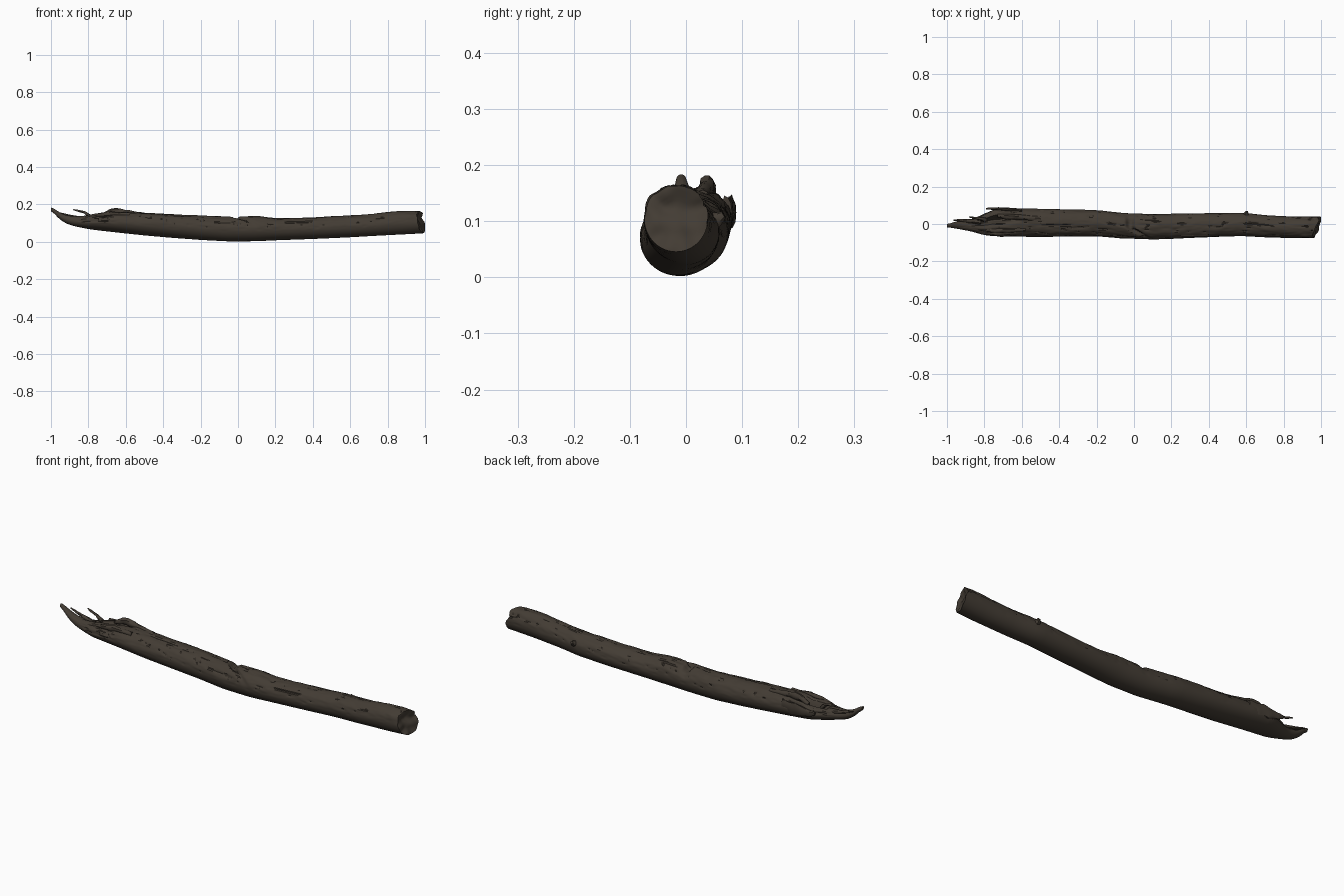
import bpy, bmesh, math
from mathutils import Vector, noise

if "Cube" in bpy.data.objects:
    bpy.data.objects.remove(bpy.data.objects["Cube"])

bark = bpy.data.materials.new("dark brown bark")
bark.diffuse_color = (0.056, 0.045, 0.034, 1)
bark.use_nodes = True
bark.node_tree.nodes["Principled BSDF"].inputs["Base Color"].default_value = bark.diffuse_color

# Stations along the log: x, bottom z, top z, front y, back y
LOG = [(-1.0, .172, .188, -.016, -.002), (-.97, .135, .168, -.022, .008),
       (-.94, .108, .148, -.026, .016), (-.9, .09, .138, -.034, .02),
       (-.86, .08, .136, -.042, .028), (-.8, .068, .142, -.06, .055),
       (-.74, .06, .15, -.064, .08), (-.65, .05, .16, -.067, .084),
       (-.5, .034, .156, -.069, .081), (-.35, .021, .147, -.066, .078),
       (-.2, .01, .14, -.066, .074), (-.05, .002, .134, -.077, .058),
       (.1, .003, .138, -.083, .053), (.2, .008, .126, -.079, .054),
       (.4, .015, .13, -.07, .058), (.58, .023, .14, -.064, .06),
       (.7, .03, .147, -.071, .047), (.85, .038, .163, -.075, .04),
       (.93, .042, .167, -.076, .039), (.98, .046, .163, -.074, .039)]
SIDES = 72


def smooth(a, b, v):
    t = max(0, min(1, (v - a) / (b - a)))
    return t * t * (3 - 2 * t)


def section(x):
    for p, q in zip(LOG, LOG[1:]):
        if x <= q[0]:
            t = (x - p[0]) / (q[0] - p[0])
            return [u + (v - u) * t for u, v in zip(p[1:], q[1:])]
    return LOG[-1][1:]


def log_point(x, a):
    # average neighbouring sections so the outline flows
    rows = [section(max(-1, min(.98, x + d))) for d in (-.02, 0, .02)]
    b, t, f, k = [sum(c) / 3 for c in zip(*rows)]
    c, s = math.cos(a), math.sin(a)
    up = smooth(-.4, .5, s)
    size = min(1, (t - b) / .1)
    # long bark ripples and narrow cracks, mostly on the upper half
    r = 1 + .05 * size * up * noise.noise(Vector((x * 7, c * 2, s * 2)))
    r += .03 * up * noise.noise(Vector((x * 22, c * 7, s * 7)))
    crack = abs(noise.noise(Vector((x * 2.5 + 9, c * 3.5, s * 3.5))))
    r -= .07 * up * size * (1 - smooth(0, .05, crack))
    # notch across the top that runs down the front as a split
    line = -.02 + .13 * smooth(0, -1, c) * (1 - .5 * s)
    depth = .26 * smooth(.55, 1, s) + .06 * smooth(.1, .5, s)
    r -= depth * (1 - smooth(.004, .03, abs(x - line)))
    # torn hollow near the broken left end
    torn = smooth(-.9, -.8, x) * (1 - smooth(-.72, -.58, x))
    n = noise.noise(Vector((x * 16, c * 4 + 3, s * 4)))
    r += torn * up * .16 * n
    z = (b + t) / 2 + (t - b) / 2 * s * r
    y = (f + k) / 2 + (k - f) / 2 * c * r
    bowl = smooth(.2, .7, s) * (1 - smooth(.02, .35, abs(c - .25)))
    z -= torn * .045 * bowl
    return Vector((x, y, z))


def end_x(p):
    # slanted, rough break on the right end
    n = noise.noise(Vector((3, p.y * 28, p.z * 28)))
    return min(1, .978 + .32 * (p.y + .02) - .18 * (p.z - .1) + .012 * n)


def finish(bm, name, angle=40):
    bmesh.ops.recalc_face_normals(bm, faces=bm.faces)
    me = bpy.data.meshes.new(name)
    bm.to_mesh(me)
    bm.free()
    ob = bpy.data.objects.new(name, me)
    bpy.context.collection.objects.link(ob)
    me.materials.append(bark)
    bpy.ops.object.select_all(action='DESELECT')
    ob.select_set(True)
    bpy.context.view_layer.objects.active = ob
    bpy.ops.object.shade_smooth_by_angle(angle=math.radians(angle))
    return ob


def skin(bm, rings):
    loops = [[bm.verts.new(p) for p in ring] for ring in rings]
    n = len(loops[0])
    for r, q in zip(loops, loops[1:]):
        for i in range(n):
            j = (i + 1) % n
            bm.faces.new((r[i], r[j], q[j], q[i]))
    bm.faces.new(loops[0])
    bm.faces.new(loops[-1])


# Main log with a rough capped end
rings = []
N = 320
for i in range(N + 1):
    x = -1 + 1.98 * i / N
    ring = [log_point(x, math.tau * j / SIDES) for j in range(SIDES)]
    w = max(0, (x - .88) / .1)
    for p in ring:
        p.x += w * (end_x(p) - .98)
    rings.append(ring)
centre = sum(rings[-1], Vector()) / SIDES
for f in (.94, .85, .7, .55, .4, .25, .1):
    ring = []
    for p in rings[N]:
        q = centre.lerp(p, f)
        q.x = end_x(q) - .008 * (1 - f)
        ring.append(q)
    rings.append(ring)
bm = bmesh.new()
skin(bm, rings)
finish(bm, "log")


def splinter(name, pts, sides=10):
    # pts: x, y, z, radius sideways, radius upwards
    bm = bmesh.new()
    fine = []
    for p, q in zip(pts, pts[1:]):
        fine += [[u + (v - u) * k / 5 for u, v in zip(p, q)] for k in range(5)]
    fine.append(list(pts[-1]))
    along = (Vector(pts[-1][:3]) - Vector(pts[0][:3])).normalized()
    side = along.cross(Vector((0, 0, 1))).normalized()
    up = side.cross(along)
    rings = []
    for x, y, z, ry, rz in fine:
        ring = []
        for j in range(sides):
            a = math.tau * j / sides
            d = side * ry * math.cos(a) + up * rz * math.sin(a)
            d *= 1 + .35 * noise.noise(Vector((x * 30, 2 * math.cos(a), 2 * math.sin(a))))
            ring.append(Vector((x, y, z)) + d)
        rings.append(ring)
    skin(bm, rings)
    finish(bm, name)


# Torn wood at the left end
splinter("raised_splinter", [(-.79, .022, .135, .012, .01), (-.82, .026, .158, .007, .006),
                             (-.85, .032, .164, .006, .006), (-.88, .038, .172, .003, .003)])
splinter("back_wall_splinter", [(-.6, .072, .115, .01, .03), (-.7, .08, .115, .009, .026),
                                (-.76, .083, .117, .007, .018), (-.79, .082, .122, .004, .008)])
splinter("torn_ridge", [(-.5, .025, .145, .015, .01), (-.6, .035, .156, .014, .014),
                        (-.65, .038, .164, .014, .019), (-.69, .04, .156, .014, .014),
                        (-.73, .045, .142, .008, .008)])
splinter("front_ridge", [(-.58, -.03, .146, .012, .01), (-.68, -.034, .15, .012, .012),
                         (-.76, -.036, .142, .01, .01), (-.83, -.03, .128, .005, .006)])
splinter("low_prong", [(-.82, .01, .12, .014, .012), (-.89, .018, .135, .009, .008),
                       (-.94, .02, .149, .006, .005), (-.965, .02, .158, .003, .003)])

# Small knot on the back
splinter("knot_stub", [(.6, .045, .1, .018, .018), (.6, .058, .106, .012, .012),
                       (.603, .067, .112, .007, .007)])
